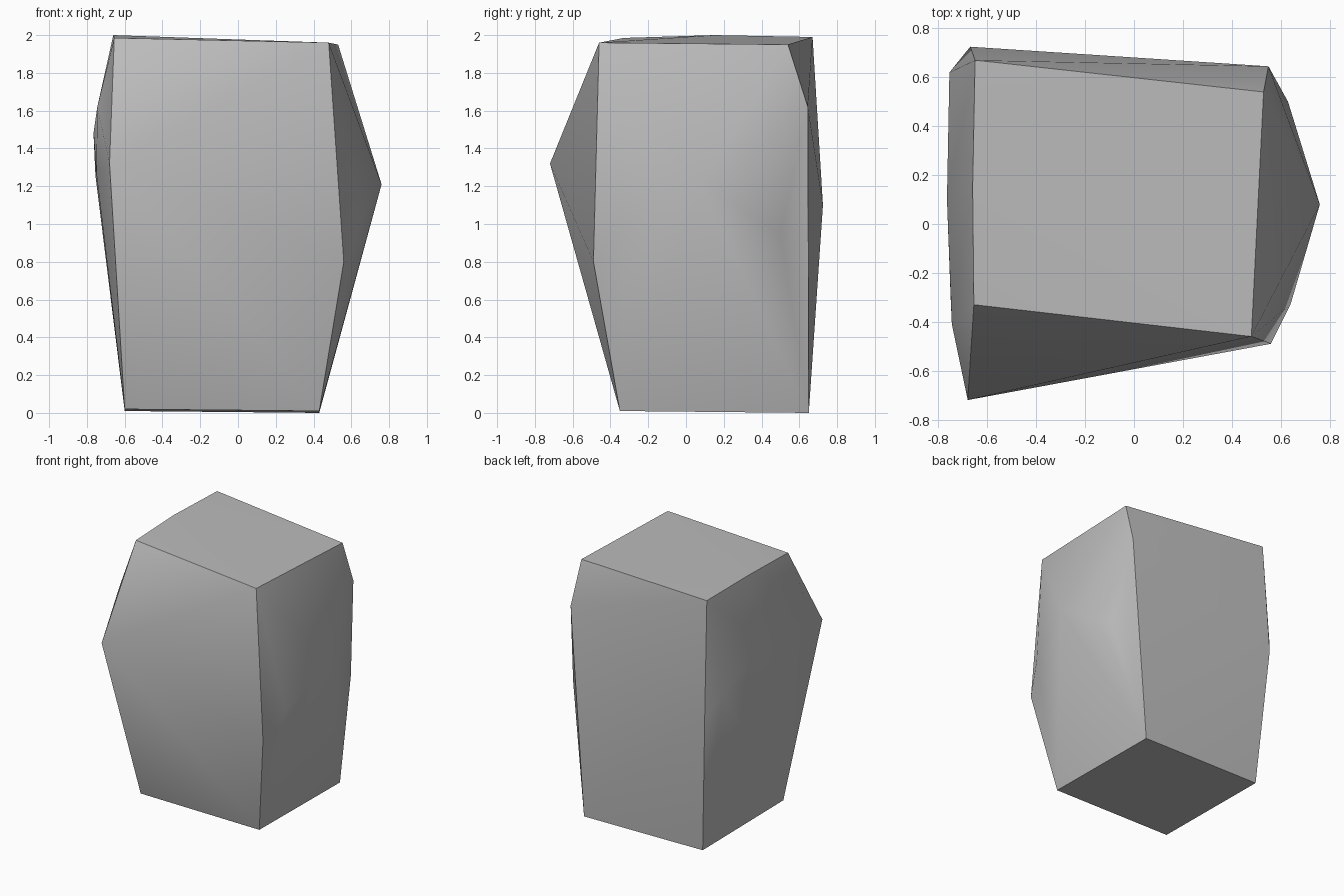
import bpy
import bmesh
import math

cube = bpy.data.objects.get("Cube")
if cube:
    bpy.data.objects.remove(cube, do_unlink=True)

# Stone colour
stone = bpy.data.materials.new("stone grey")
stone.use_nodes = True
grey = (0.5, 0.5, 0.5, 1.0)
stone.diffuse_color = grey
bsdf = stone.node_tree.nodes["Principled BSDF"]
bsdf.inputs["Base Color"].default_value = grey
bsdf.inputs["Roughness"].default_value = 0.9

# Key points of the chiselled block, grouped by where they sit
base_corners = [(-0.60, -0.35, 0.02), (0.43, -0.35, 0.01),
                (0.43, 0.65, 0.0), (-0.60, 0.65, 0.01)]
top_corners = [(-0.655, -0.33, 1.985), (0.48, -0.46, 1.96),
               (0.53, 0.54, 1.95), (-0.65, 0.67, 1.99), (-0.66, 0.15, 2.0)]
edge_bulges = [(-0.68, -0.72, 1.32), (0.56, -0.49, 0.80),
               (0.55, 0.645, 1.62), (-0.67, 0.725, 1.10)]
left_bulge = [(0.76, 0.08, 1.21), (0.64, -0.33, 1.0), (0.63, 0.50, 0.95)]
right_bulge = [(-0.745, -0.41, 1.62), (-0.765, 0.10, 1.48),
               (-0.755, 0.62, 1.26), (-0.75, -0.30, 1.27)]

# Wrap the points in one closed skin
bm = bmesh.new()
for p in base_corners + top_corners + edge_bulges + left_bulge + right_bulge:
    bm.verts.new(p)
hull = bmesh.ops.convex_hull(bm, input=bm.verts[:])
loose = [v for v in bm.verts if not v.link_faces]
bmesh.ops.delete(bm, geom=loose, context="VERTS")
bmesh.ops.recalc_face_normals(bm, faces=bm.faces[:])

mesh = bpy.data.meshes.new("stone_block")
bm.to_mesh(mesh)
bm.free()
mesh.materials.append(stone)
block = bpy.data.objects.new("stone_block", mesh)
bpy.context.collection.objects.link(block)

# Soft facets inside each side, crisp edges between sides
for ob in bpy.context.selected_objects:
    ob.select_set(False)
block.select_set(True)
bpy.context.view_layer.objects.active = block
bpy.ops.object.shade_smooth_by_angle(angle=math.radians(40))
